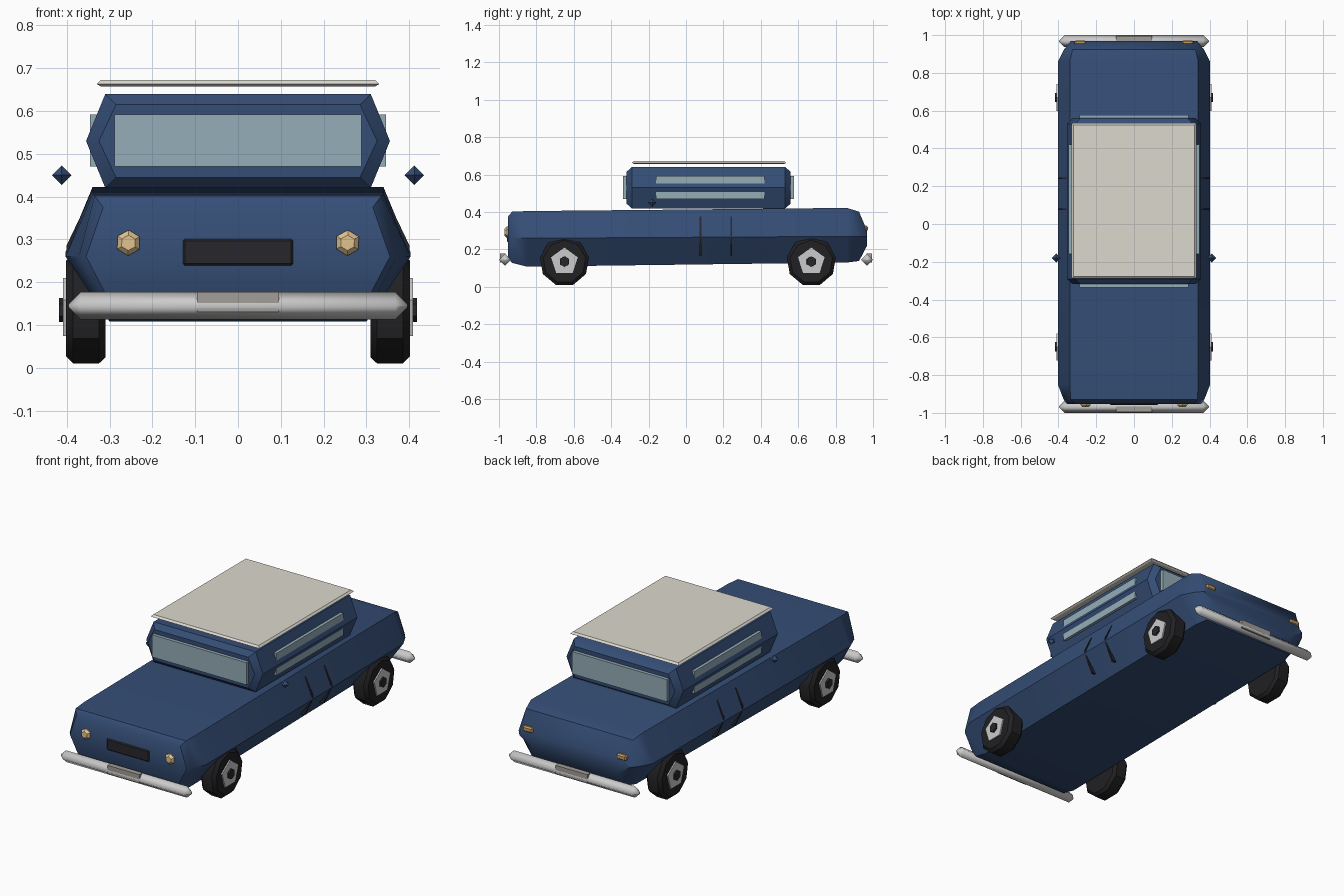
import bpy, bmesh, math
from mathutils import Matrix, Vector

if "Cube" in bpy.data.objects:
    bpy.data.objects.remove(bpy.data.objects["Cube"])


def material(name, r, g, b):
    m = bpy.data.materials.new(name)
    m.diffuse_color = (r, g, b, 1)
    m.use_nodes = True
    m.node_tree.nodes["Principled BSDF"].inputs["Base Color"].default_value = m.diffuse_color
    return m


BLUE = material("blue_paint", 0.035, 0.075, 0.18)
CREAM = material("cream_roof", 0.72, 0.69, 0.62)
GLASS = material("window_glass", 0.30, 0.42, 0.48)
CHROME = material("chrome", 0.75, 0.75, 0.77)
RUBBER = material("rubber", 0.015, 0.015, 0.017)
DARK = material("dark_trim", 0.02, 0.02, 0.025)
LAMP = material("lamp", 0.75, 0.55, 0.28)
AMBER = material("amber_lamp", 0.60, 0.33, 0.10)
PLATE = material("plate", 0.36, 0.34, 0.31)


def finish(name, bm, mat, angle=None):
    bmesh.ops.recalc_face_normals(bm, faces=bm.faces)
    mesh = bpy.data.meshes.new(name)
    bm.to_mesh(mesh)
    bm.free()
    mesh.materials.append(mat)
    ob = bpy.data.objects.new(name, mesh)
    bpy.context.collection.objects.link(ob)
    if angle:
        bpy.ops.object.select_all(action='DESELECT')
        ob.select_set(True)
        bpy.context.view_layer.objects.active = ob
        bpy.ops.object.shade_smooth_by_angle(angle=math.radians(angle))
    return ob


def loft(name, rings, mat, angle=None):
    """Skin a row of equal-sized rings and cap both ends."""
    bm = bmesh.new()
    rows = [[bm.verts.new(p) for p in ring] for ring in rings]
    n = len(rows[0])
    for a, b in zip(rows, rows[1:]):
        for i in range(n):
            bm.faces.new((a[i], a[(i + 1) % n], b[(i + 1) % n], b[i]))
    bm.faces.new(rows[0])
    bm.faces.new(rows[-1])
    return finish(name, bm, mat, angle)


def box(name, lo, hi, mat, bevel=0):
    bm = bmesh.new()
    lo, hi = Vector(lo), Vector(hi)
    bmesh.ops.create_cube(bm, size=1, matrix=Matrix.Translation((lo + hi) / 2)
                          @ Matrix.Diagonal((*(hi - lo), 1)))
    if bevel:
        bmesh.ops.bevel(bm, geom=bm.edges[:], offset=bevel, segments=1, affect='EDGES')
    return finish(name, bm, mat)


def disc_rings(sides, centre, profile, axis, turn=0.0):
    """Rings of (offset along axis, radius) round a centre."""
    rings = []
    for off, r in profile:
        ring = []
        for i in range(sides):
            t = turn + math.tau * i / sides
            u, v = r * math.cos(t), r * math.sin(t)
            local = (off, u, v) if axis == 'x' else (u, off, v)
            ring.append(Vector(centre) + Vector(local))
        rings.append(ring)
    return rings


def hex_section(y, top, mid, bottom, z_top, z_mid, z_bottom):
    half = [(top, z_top), (mid, z_mid), (bottom, z_bottom)]
    return ([(x, y, z) for x, z in half]
            + [(-x, y, z) for x, z in reversed(half)])


# Main body
body = [(-0.952, 0.315, 0.355, 0.30, 0.375, 0.26, 0.155),
        (-0.930, 0.335, 0.372, 0.30, 0.402, 0.26, 0.128),
        (-0.850, 0.340, 0.403, 0.30, 0.405, 0.26, 0.108),
        (0.860, 0.340, 0.403, 0.30, 0.422, 0.27, 0.130),
        (0.925, 0.325, 0.370, 0.28, 0.402, 0.27, 0.138),
        (0.968, 0.300, 0.335, 0.26, 0.300, 0.27, 0.220)]
loft("body", [hex_section(*s) for s in body], BLUE, 40)

# Cabin
cabin = [(-0.318, 0.285, 0.325, 0.285, 0.615, 0.53, 0.445),
         (-0.290, 0.310, 0.355, 0.310, 0.640, 0.53, 0.420),
         (0.530, 0.310, 0.355, 0.310, 0.640, 0.53, 0.420),
         (0.560, 0.285, 0.325, 0.285, 0.615, 0.53, 0.445)]
loft("cabin", [hex_section(*s) for s in cabin], BLUE, 40)

# Roof panel
roof = [(0.32, 0.657, 0.010), (0.33, 0.663, 0.0), (0.32, 0.673, 0.010)]
loft("roof_panel", [[(-w, -0.288 + e, z), (w, -0.288 + e, z),
                     (w, 0.535 - e, z), (-w, 0.535 - e, z)] for w, z, e in roof], CREAM)

# Windows
box("windshield", (-0.288, -0.336, 0.47), (0.288, -0.30, 0.592), GLASS)
box("rear_window", (-0.288, 0.54, 0.47), (0.288, 0.578, 0.592), GLASS)

# Left and right parts
for side, s in (("left", -1), ("right", 1)):
    def span(a, b):
        return min(s * a, s * b), max(s * a, s * b)

    a, b = span(0.30, 0.346)
    box(f"{side}_side_window", (a, -0.16, 0.47), (b, 0.42, 0.592), GLASS)

    # Door seams follow the body side
    for k, y in enumerate((0.078, 0.242)):
        seam = [(0.358, 0.375), (0.401, 0.285), (0.401, 0.265), (0.352, 0.165)]
        loft(f"{side}_door_seam_{k + 1}",
             [[(s * x, y - 0.005, z), (s * x, y + 0.005, z),
               (s * (x - 0.03), y + 0.005, z), (s * (x - 0.03), y - 0.005, z)]
              for x, z in seam], DARK)

    # Mirror
    bm = bmesh.new()
    m = Matrix.Translation((s * 0.412, -0.18, 0.45))
    pts = [bm.verts.new(m @ (Vector(d) * 0.023)) for d in
           ((1, 0, 0), (-1, 0, 0), (0, 1, 0), (0, -1, 0), (0, 0, 1), (0, 0, -1))]
    bmesh.ops.convex_hull(bm, input=pts)
    finish(f"{side}_mirror", bm, BLUE)

    # Head and tail lamps
    loft(f"{side}_headlamp", disc_rings(
        6, (s * 0.256, -0.95, 0.292), [(0.01, 0.03), (-0.008, 0.03), (-0.02, 0.018)],
        'y', 0.5), LAMP)
    box(f"{side}_tail_lamp", (s * 0.285 - 0.03, 0.925, 0.298),
        (s * 0.285 + 0.03, 0.972, 0.328), AMBER, 0.007)

    # Wheels with hub plates and caps
    for end, y in (("front", -0.65), ("rear", 0.67)):
        c = (0, y, 0.135)
        tyre = [(0.310, 0.118), (0.325, 0.133), (0.385, 0.133), (0.402, 0.115)]
        parts = (("wheel", 9, tyre, RUBBER, 40),
                 ("hub", 5, [(0.37, 0.075), (0.409, 0.075)], CHROME, None),
                 ("hub_cap", 6, [(0.38, 0.03), (0.418, 0.028)], DARK, None))
        for label, n, prof, mat, ang in parts:
            loft(f"{end}_{side}_{label}", disc_rings(
                n, c, [(s * o, r) for o, r in prof], 'x', math.pi / 2), mat, ang)

# Grille
box("grille", (-0.132, -0.957, 0.236), (0.132, -0.93, 0.304), DARK, 0.008)

# Bumpers and plates
for end, d in (("front", -1), ("rear", 1)):
    prof = [(-0.396, 0.004), (-0.368, 0.032), (0.368, 0.032), (0.396, 0.004)]
    loft(f"{end}_bumper", disc_rings(4, (0, d * 0.968, 0.145), prof, 'x'), CHROME, 100)
    ys = sorted((d * 0.965, d * 0.994))
    box(f"{end}_plate", (-0.096, ys[0], 0.130), (0.096, ys[1], 0.177), PLATE)
